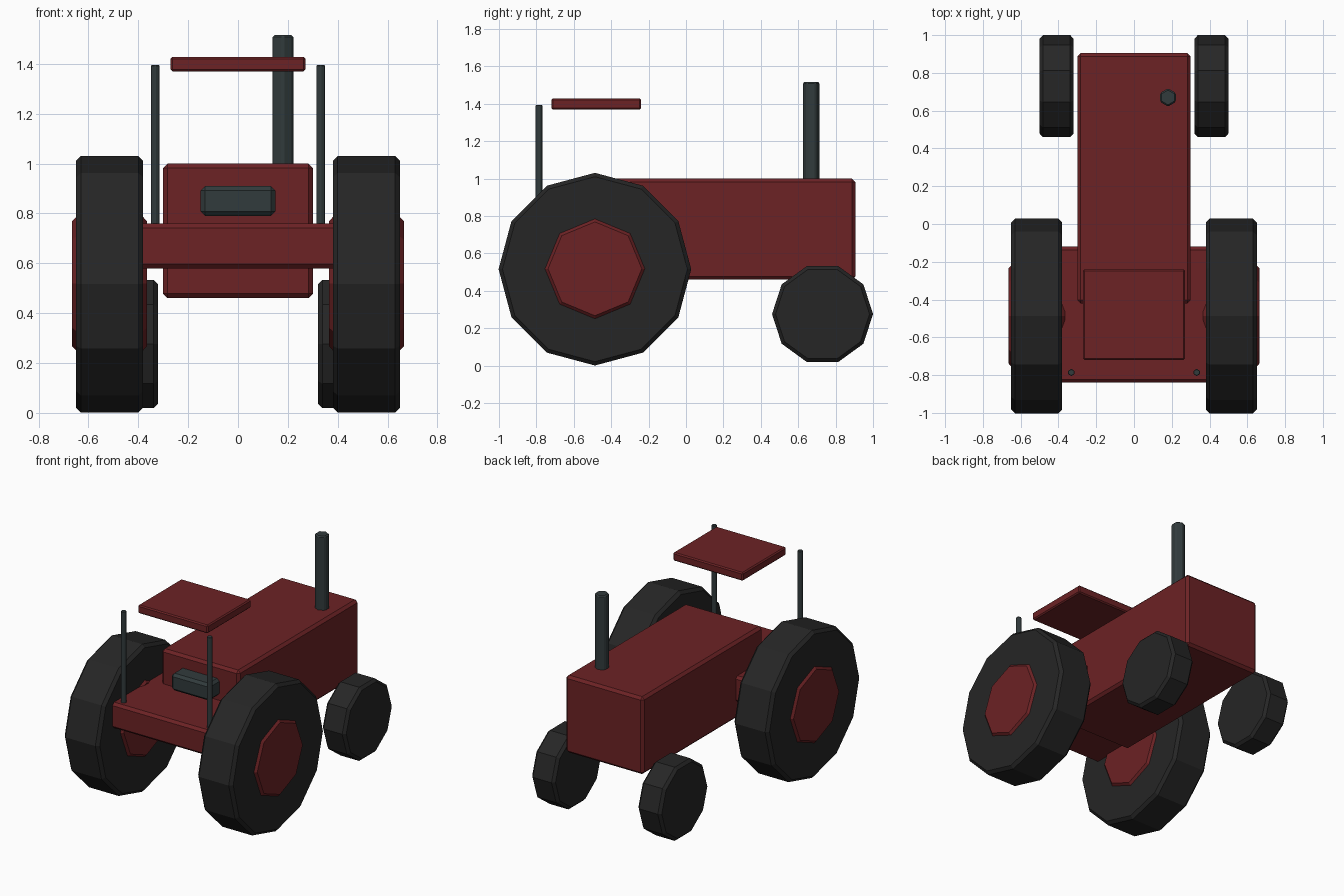
import bpy, bmesh, math
from mathutils import Matrix

default = bpy.data.objects.get("Cube")
if default:
    bpy.data.objects.remove(default, do_unlink=True)


def make_material(name, rgb):
    mat = bpy.data.materials.new(name)
    mat.use_nodes = True
    mat.diffuse_color = (*rgb, 1)
    bsdf = next(n for n in mat.node_tree.nodes if n.type == 'BSDF_PRINCIPLED')
    bsdf.inputs["Base Color"].default_value = (*rgb, 1)
    return mat


red = make_material("dark red paint", (0.15, 0.016, 0.018))
rubber = make_material("black rubber", (0.019, 0.019, 0.019))
steel = make_material("slate steel", (0.031, 0.043, 0.045))


def finish(name, bm, mat, bevel):
    mesh = bpy.data.meshes.new(name)
    bm.to_mesh(mesh)
    bm.free()
    mesh.materials.append(mat)
    obj = bpy.data.objects.new(name, mesh)
    bpy.context.collection.objects.link(obj)
    # Chamfer the sharp edges only, leaving the low-poly facets alone
    mod = obj.modifiers.new("chamfer", 'BEVEL')
    mod.width = bevel
    mod.segments = 1
    mod.limit_method = 'ANGLE'
    mod.angle_limit = math.radians(50)
    return obj


def box(name, mat, xs, ys, zs, bevel=0.018):
    bm = bmesh.new()
    spans = (xs, ys, zs)
    centre = [(a + b) / 2 for a, b in spans]
    size = [b - a for a, b in spans]
    matrix = Matrix.Translation(centre) @ Matrix.Diagonal((*size, 1))
    bmesh.ops.create_cube(bm, size=1, matrix=matrix)
    return finish(name, bm, mat, bevel)


def cylinder(name, mat, centre, radius, length, sides, bevel, across=False):
    bm = bmesh.new()
    matrix = Matrix.Translation(centre)
    if across:
        matrix = matrix @ Matrix.Rotation(math.pi / 2, 4, 'Y')
    bmesh.ops.create_cone(bm, cap_ends=True, segments=sides, radius1=radius,
                          radius2=radius, depth=length, matrix=matrix)
    return finish(name, bm, mat, bevel)


# Body, rear deck, seat and floating canopy
box("body", red, (-0.30, 0.30), (-0.42, 0.905), (0.46, 1.0))
box("rear_deck", red, (-0.40, 0.40), (-0.84, -0.12), (0.58, 0.76))
box("seat", steel, (-0.15, 0.15), (-0.53, -0.40), (0.79, 0.91))
box("canopy", red, (-0.27, 0.27), (-0.72, -0.24), (1.37, 1.428), 0.008)

# Exhaust stack
cylinder("exhaust", steel, (0.18, 0.67, 1.233), 0.048, 0.565, 6, 0.008)

# Wheels, hubs and canopy posts on both sides
for side, s in (("left", 1), ("right", -1)):
    cylinder(f"rear_tire_{side}", rubber, (s * 0.515, -0.487, 0.516),
             0.515, 0.27, 12, 0.02, across=True)
    cylinder(f"rear_hub_{side}", red, (s * 0.515, -0.487, 0.518),
             0.268, 0.30, 8, 0.016, across=True)
    cylinder(f"front_tire_{side}", rubber, (s * 0.41, 0.73, 0.276),
             0.27, 0.18, 10, 0.018, across=True)
    cylinder(f"canopy_post_{side}", steel, (s * 0.332, -0.786, 1.06),
             0.019, 0.67, 6, 0.003)
